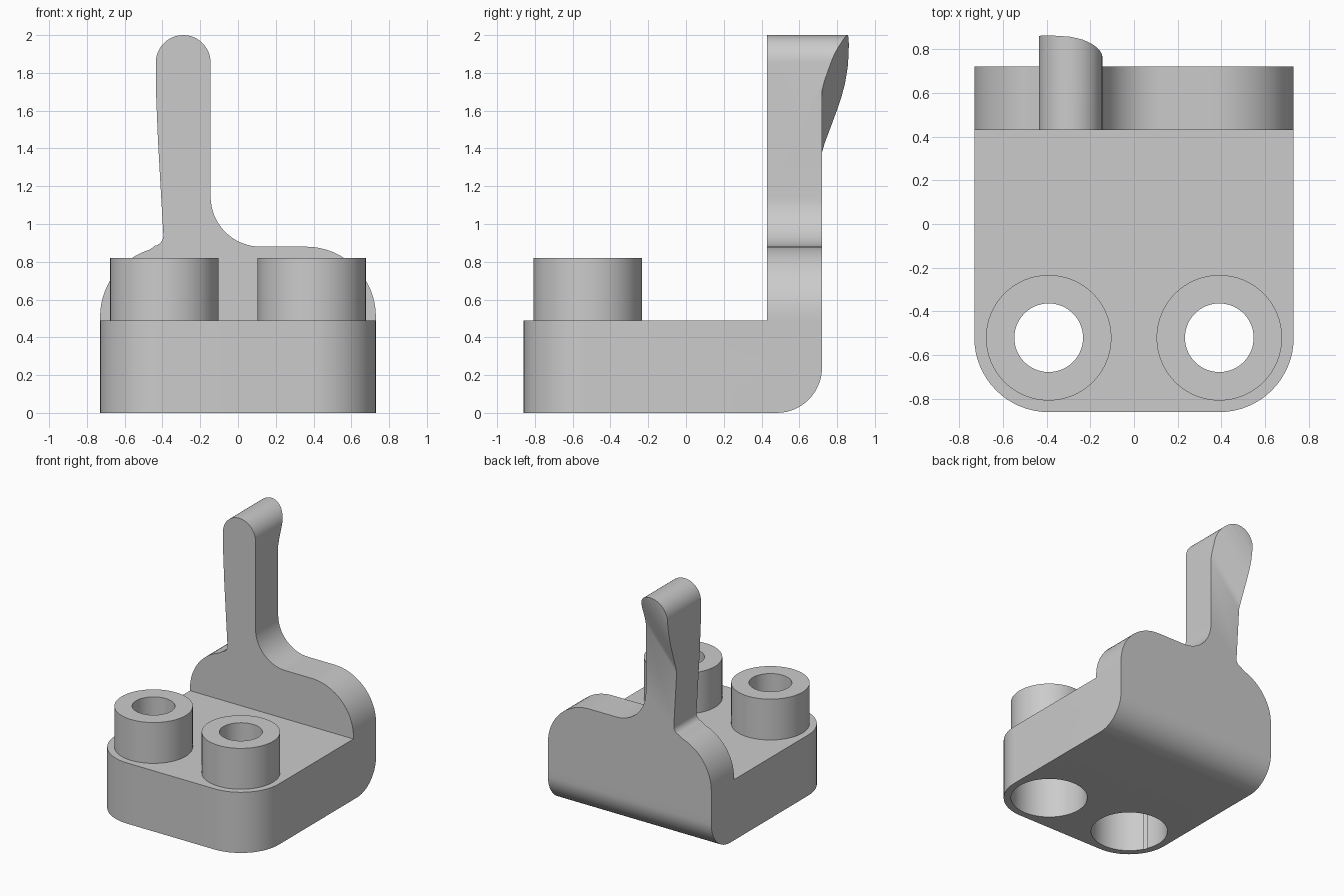
import bpy
import bmesh
from math import sin, cos, radians
from mathutils import Vector

cube = bpy.data.objects.get("Cube")
if cube:
    bpy.data.objects.remove(cube, do_unlink=True)

grey = bpy.data.materials.new("plain grey")
grey.use_nodes = True
grey.diffuse_color = (0.6, 0.6, 0.6, 1)
grey.node_tree.nodes["Principled BSDF"].inputs["Base Color"].default_value = (0.6, 0.6, 0.6, 1)


def add_object(name, bm):
    bmesh.ops.recalc_face_normals(bm, faces=bm.faces)
    mesh = bpy.data.meshes.new(name)
    bm.to_mesh(mesh)
    bm.free()
    mesh.materials.append(grey)
    obj = bpy.data.objects.new(name, mesh)
    bpy.context.collection.objects.link(obj)
    return obj


def prism(name, points, sweep):
    """Closed outline swept along a vector."""
    bm = bmesh.new()
    face = bm.faces.new([bm.verts.new(p) for p in points])
    new = bmesh.ops.extrude_face_region(bm, geom=[face])["geom"]
    bmesh.ops.translate(bm, vec=Vector(sweep), verts=[v for v in new if isinstance(v, bmesh.types.BMVert)])
    return add_object(name, bm)


def cylinder(name, x, y, radius, low, high):
    bm = bmesh.new()
    bmesh.ops.create_cone(bm, cap_ends=True, segments=64, radius1=radius, radius2=radius, depth=high - low)
    bmesh.ops.translate(bm, vec=(x, y, (low + high) / 2), verts=bm.verts)
    return add_object(name, bm)


def arc(cx, cz, radius, start, end, steps=16):
    angles = [radians(start + (end - start) * i / steps) for i in range(steps + 1)]
    return [(cx + radius * cos(a), cz + radius * sin(a)) for a in angles]


def combine(target, other, operation):
    mod = target.modifiers.new(operation.lower(), "BOOLEAN")
    mod.operation = operation
    mod.solver = "EXACT"
    mod.object = other
    bpy.context.view_layer.objects.active = target
    bpy.ops.object.modifier_apply(modifier=mod.name)
    bpy.data.objects.remove(other, do_unlink=True)


def is_front_corner(e):
    a, b = (v.co for v in e.verts)
    return a.y < 0 and b.y < 0 and abs(a.x - b.x) < 0.01


def is_low_back(e):
    return all(v.co.y > 0.7 and v.co.z < 0.01 for v in e.verts)


# Base block with round front corners and a round lower back edge
bm = bmesh.new()
bmesh.ops.create_cube(bm, size=1)
for v in bm.verts:
    v.co = (v.co.x * 1.46, v.co.y * 1.58 - 0.07, (v.co.z + 0.5) * 0.49)
corners = [e for e in bm.edges if is_front_corner(e) and abs(e.verts[0].co.z - e.verts[1].co.z) > 0.1]
bmesh.ops.bevel(bm, geom=corners, offset=0.34, segments=16, profile=0.5, affect="EDGES")
bmesh.ops.bevel(bm, geom=[e for e in bm.edges if is_low_back(e)], offset=0.24,
                segments=14, profile=0.5, affect="EDGES")
bracket = add_object("bracket_body", bm)

# Back wall and upright lever share one outline
outline = [(-0.73, 0.3), (0.73, 0.3)]
outline += arc(0.36, 0.51, 0.37, 0, 90)
outline += arc(0.12, 1.145, 0.265, 270, 180)
outline += arc(-0.29, 1.855, 0.145, 0, 180, 24)
outline += [(-0.435, 1.72), (-0.424, 1.45), (-0.41, 1.2)]
outline += arc(-0.452, 0.94, 0.057, 0, -78, 8)
outline += arc(-0.36, 0.51, 0.37, 107, 180)
wall = prism("back_wall", [(x, 0.43, z) for x, z in outline], (0, 0.5, 0))

# Oblique cut leaves the swelling behind the lever tip
swell = [(0.72, -3), (0.72, 1.36), (0.733, 1.41), (0.765, 1.5), (0.797, 1.59), (0.823, 1.67),
         (0.843, 1.75), (0.856, 1.83), (0.862, 1.91), (0.865, 2.0), (0.865, 4), (1.5, 4), (1.5, -3)]
slope = 1.2
cutter = prism("swell_cutter", [(-1.435, y, z - slope) for y, z in swell], (3, 0, 3 * slope))
combine(wall, cutter, "DIFFERENCE")
combine(bracket, wall, "UNION")

# Two posts, each with a bore and a wide recess from below
for x in (-0.39, 0.39):
    combine(bracket, cylinder("post", x, -0.52, 0.287, 0.3, 0.82), "UNION")
    combine(bracket, cylinder("bore", x, -0.52, 0.157, -0.1, 0.9), "DIFFERENCE")
    combine(bracket, cylinder("recess", x, -0.52, 0.285, -0.1, 0.41), "DIFFERENCE")

bpy.ops.object.select_all(action="DESELECT")
bracket.select_set(True)
bpy.context.view_layer.objects.active = bracket
bpy.ops.object.shade_smooth_by_angle(angle=radians(30))
